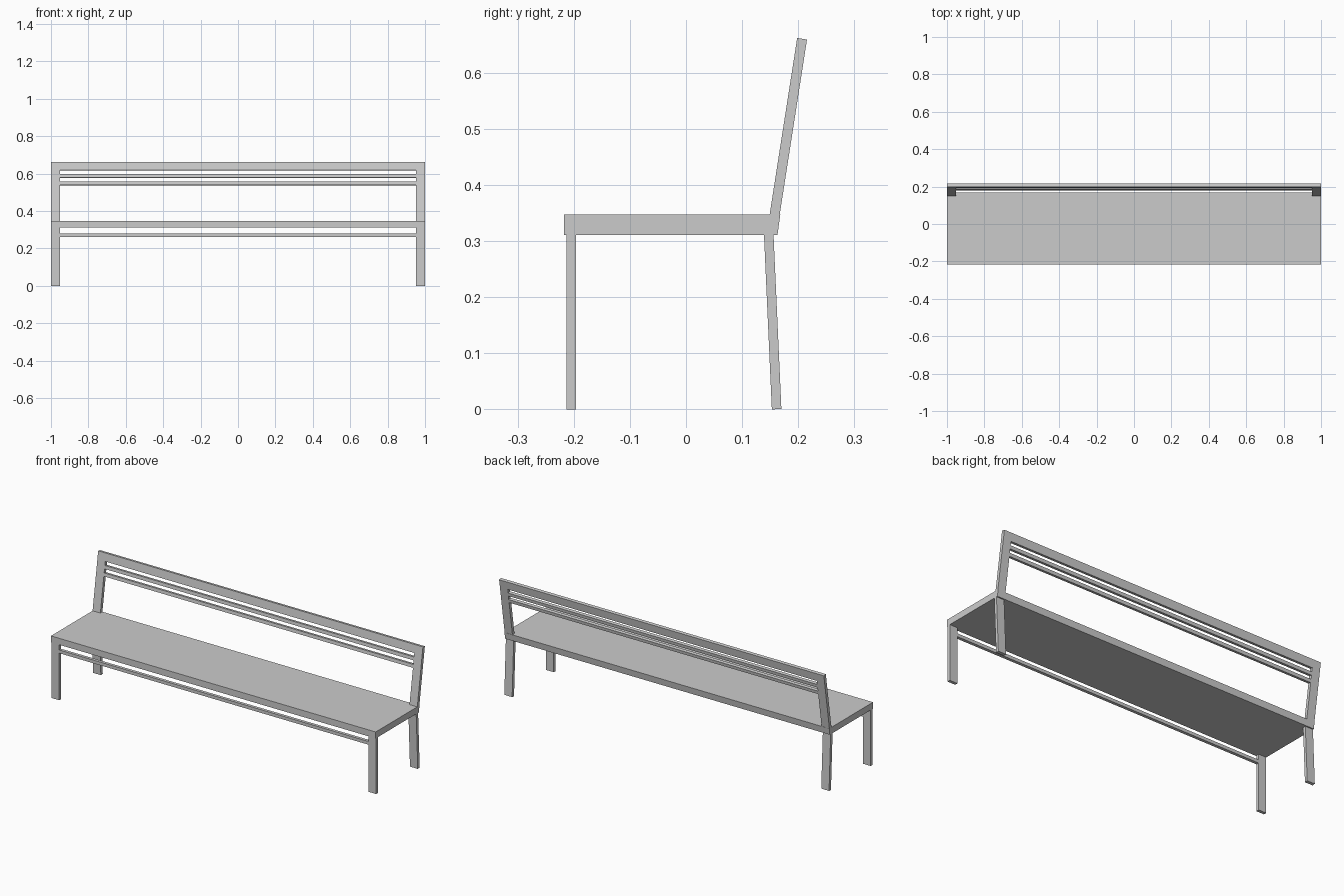
import bpy

if "Cube" in bpy.data.objects:
    bpy.data.objects.remove(bpy.data.objects["Cube"])


def extrude_x(name, profile, x0, x1):
    """Extrude a (y, z) profile, listed counter-clockwise seen from +x, along x."""
    n = len(profile)
    verts = [(x, y, z) for x in (x0, x1) for y, z in profile]
    faces = [tuple(reversed(range(n))), tuple(range(n, 2 * n))]
    faces += [(i, (i + 1) % n, n + (i + 1) % n, n + i) for i in range(n)]
    mesh = bpy.data.meshes.new(name)
    mesh.from_pydata(verts, [], faces)
    obj = bpy.data.objects.new(name, mesh)
    bpy.context.collection.objects.link(obj)
    return obj


HALF, LEG = 1.0, 0.048           # half length, leg width along x
INNER = HALF - LEG
SEAT_LOW, SEAT_TOP = 0.311, 0.347
SLOPE = 0.156                    # backward lean of the backrest
THICK = 0.0175


def lean_profile(z0, z1):
    """Cross-section of a backrest member between two front-edge heights."""
    def front(z):
        return 0.149 + SLOPE * (z - SEAT_TOP)
    dz = THICK * SLOPE           # ends stay square to the lean
    return [(front(z0), z0), (front(z0) + THICK, z0 - dz),
            (front(z1) + THICK, z1 - dz), (front(z1), z1)]


# Seat slab, rear edge following the backrest lean
extrude_x("seat", [(-0.217, SEAT_LOW), (0.163, SEAT_LOW),
                   (0.168, SEAT_TOP), (-0.217, SEAT_TOP)], -HALF, HALF)

# Legs and backrest posts at both ends
front_leg = [(-0.213, 0), (-0.196, 0), (-0.196, SEAT_LOW), (-0.213, SEAT_LOW)]
back_leg = [(0.153, 0.0), (0.170, 0.001), (0.156, SEAT_LOW), (0.139, SEAT_LOW)]
for side, x0, x1 in (("left", -HALF, -INNER), ("right", INNER, HALF)):
    extrude_x("front_leg_" + side, front_leg, x0, x1)
    extrude_x("back_leg_" + side, back_leg, x0, x1)
    extrude_x("back_post_" + side, lean_profile(SEAT_TOP, 0.662), x0, x1)

# Backrest top rail and two thin slats
for name, z0, z1 in (("top_rail", 0.618, 0.662),
                     ("upper_slat", 0.579, 0.597),
                     ("lower_slat", 0.540, 0.558)):
    extrude_x(name, lean_profile(z0, z1), -INNER, INNER)

# Stretcher between the front legs
extrude_x("front_stretcher", [(-0.213, 0.262), (-0.196, 0.262),
                              (-0.196, 0.280), (-0.213, 0.280)], -INNER, INNER)
